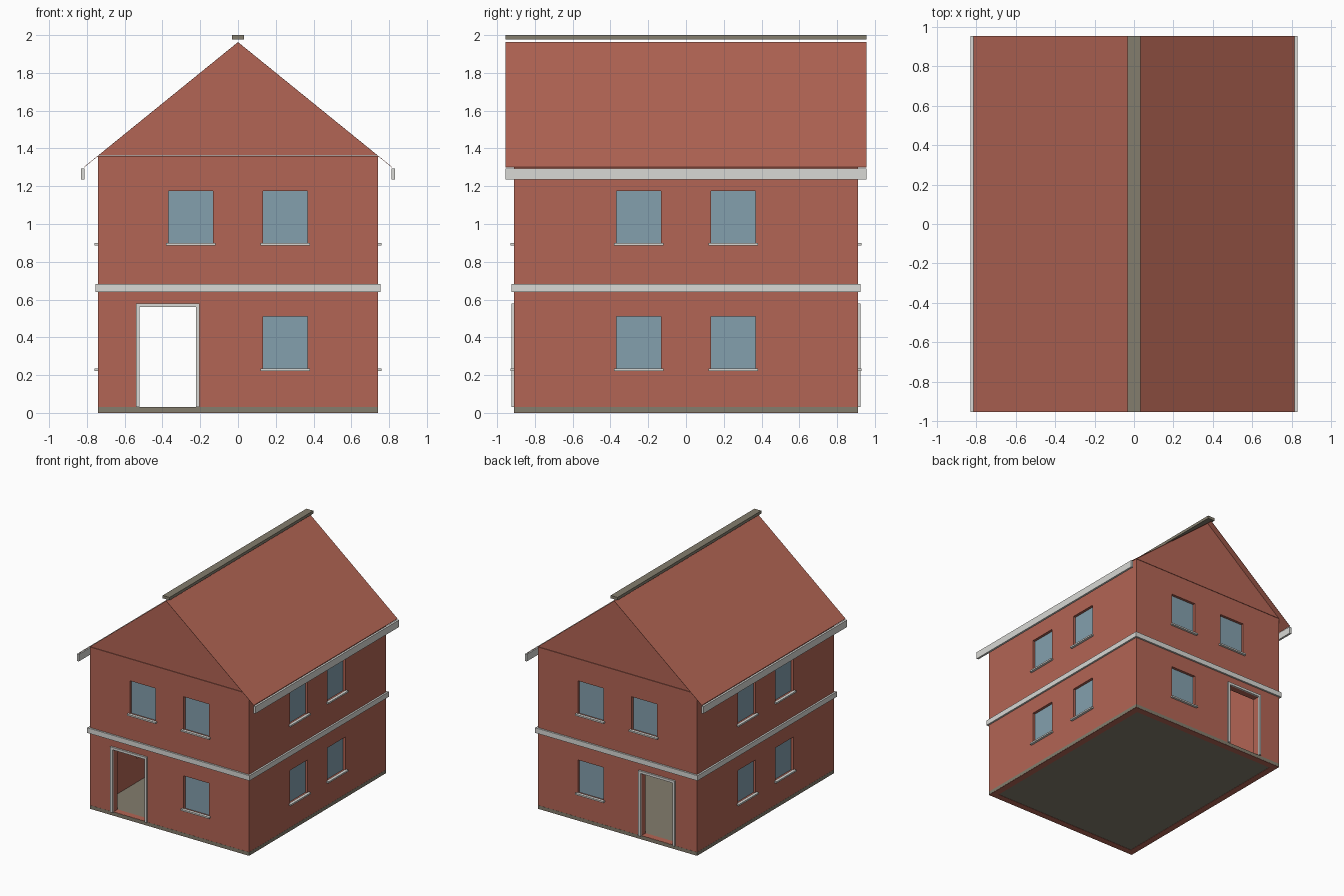
import bpy
import bmesh
from mathutils import Matrix, Vector
from math import radians

cube = bpy.data.objects.get("Cube")
if cube:
    bpy.data.objects.remove(cube, do_unlink=True)


def material(name, r, g, b):
    m = bpy.data.materials.new(name)
    m.use_nodes = True
    m.diffuse_color = (r, g, b, 1)
    m.node_tree.nodes["Principled BSDF"].inputs["Base Color"].default_value = (r, g, b, 1)
    return m


BRICK = material("brick_red", 0.45, 0.13, 0.09)
TRIM = material("pale_trim", 0.69, 0.69, 0.66)
GLASS = material("blue_glass", 0.23, 0.35, 0.42)
STONE = material("grey_stone", 0.23, 0.205, 0.153)

# Main dimensions
HX, HY, TOP, PEAK, WALL = 0.74, 0.91, 1.36, 1.96, 0.055
FLOOR, DOOR_X, DOOR_HALF, DOOR_TOP = 0.03, -0.372, 0.149, 0.56
WIN_X, WIN_HALF, WIN_H = 0.25, 0.118, 0.28
SLOPE = (PEAK - TOP) / HX


def add_box(bm, lo, hi, turn=Matrix()):
    lo, hi = Vector(lo), Vector(hi)
    place = Matrix.Translation((lo + hi) / 2) @ Matrix.Diagonal((*(hi - lo), 1))
    bmesh.ops.create_cube(bm, size=1, matrix=turn @ place)


def finish(name, bm, mat):
    me = bpy.data.meshes.new(name)
    bmesh.ops.recalc_face_normals(bm, faces=bm.faces)
    bm.to_mesh(me)
    bm.free()
    me.materials.append(mat)
    ob = bpy.data.objects.new(name, me)
    bpy.context.scene.collection.objects.link(ob)
    return ob


def boxes(name, mat, items):
    bm = bmesh.new()
    for item in items:
        add_box(bm, *item)
    return finish(name, bm, mat)


def cut(ob, cutter):
    mod = ob.modifiers.new("cut", 'BOOLEAN')
    mod.operation, mod.solver, mod.object = 'DIFFERENCE', 'EXACT', cutter
    bpy.context.view_layer.objects.active = ob
    bpy.ops.object.modifier_apply(modifier=mod.name)
    bpy.data.objects.remove(cutter, do_unlink=True)


def prism(name, mat, outline, y0, y1):
    """Extrude an x-z outline along y."""
    bm = bmesh.new()
    face = bm.faces.new([bm.verts.new((x, y0, z)) for x, z in outline])
    new = bmesh.ops.extrude_face_region(bm, geom=[face])["geom"]
    bmesh.ops.translate(bm, vec=(0, y1 - y0, 0),
                        verts=[v for v in new if isinstance(v, bmesh.types.BMVert)])
    return finish(name, bm, mat)


# Each side: name, rotation from the front, distance of its outer face
SIDES = [("front", 0, HY), ("left", 90, HX), ("back", 180, HY), ("right", 270, HX)]
windows, doors = [], []
for side, angle, dist in SIDES:
    turn = Matrix.Rotation(radians(angle), 4, 'Z')
    for level, z in (("lower", 0.23), ("upper", 0.895)):
        for s in (-1, 1):
            # The door takes one ground floor bay at the front and the back
            door_bay = {"front": -1, "back": 1}.get(side) == s and level == "lower"
            if door_bay:
                doors.append((side, turn, s * abs(DOOR_X)))
            else:
                windows.append((f"{side}_{level}_{'a' if s < 0 else 'b'}", turn, s * WIN_X, z, dist))

# Hollow walls with window and door openings
walls = boxes("walls", BRICK, [((-HX, -HY, 0), (HX, HY, TOP))])
cut(walls, boxes("void", BRICK, [((WALL - HX, WALL - HY, -1), (HX - WALL, HY - WALL, 3))]))
holes = [((x - WIN_HALF, -d - 0.1, z), (x + WIN_HALF, -d + 0.1, z + WIN_H), t)
         for _, t, x, z, d in windows]
holes += [((x - DOOR_HALF, -HY - 0.1, FLOOR + 0.002), (x + DOOR_HALF, -HY + 0.1, DOOR_TOP), t)
          for _, t, x in doors]
cut(walls, boxes("openings", BRICK, holes))

# Glass panes and sills
for name, turn, x, z, d in windows:
    boxes(name + "_pane", GLASS, [((x - WIN_HALF, -d + 0.022, z),
                                   (x + WIN_HALF, -d + 0.032, z + WIN_H), turn)])
    boxes(name + "_sill", TRIM, [((x - 0.132, -d - 0.02, z - 0.008),
                                  (x + 0.132, -d + 0.005, z + 0.005), turn)])

# Door frames: two posts and a head
for side, turn, x in doors:
    y0, y1, w = -HY - 0.015, -HY + 0.01, 0.02
    outer = DOOR_HALF + w
    boxes(side + "_door_frame", TRIM, [
        ((x - outer, y0, FLOOR), (x - DOOR_HALF, y1, DOOR_TOP), turn),
        ((x + DOOR_HALF, y0, FLOOR), (x + outer, y1, DOOR_TOP), turn),
        ((x - outer, y0, DOOR_TOP), (x + outer, y1, DOOR_TOP + w), turn)])

# Floor slab, flush with the wall foot
e = 0.001
boxes("floor_slab", STONE, [((-HX - e, -HY - e, 0.002), (HX + e, HY + e, FLOOR))])

# Belt course around the house
p = 0.015
belt = boxes("belt_course", TRIM, [((-HX - p, -HY - p, 0.64), (HX + p, HY + p, 0.683))])
cut(belt, boxes("belt_void", TRIM, [((0.01 - HX, 0.01 - HY, 0), (HX - 0.01, HY - 0.01, 1))]))

# Gables
triangle = [(-HX, TOP + 0.003), (HX, TOP + 0.003), (0, PEAK)]
prism("front_gable", BRICK, triangle, -HY, WALL - HY)
prism("back_gable", BRICK, triangle, HY - WALL, HY)

# Thin roof slopes, fascia boards and ridge
EAVE, RY = 0.815, 0.955
for side, s in (("left", 1), ("right", -1)):
    eave_z = PEAK - EAVE * SLOPE
    prism(side + "_roof_slope", BRICK,
          [(0, PEAK), (s * EAVE, eave_z), (s * EAVE, eave_z + 0.003), (0, PEAK + 0.003)], -RY, RY)
    x0, x1 = sorted((s * 0.812, s * 0.83))
    boxes(side + "_fascia", TRIM, [((x0, -RY, 1.236), (x1, RY, 1.295))])
boxes("ridge_cap", STONE, [((-0.032, -RY, 1.976), (0.032, RY, 2.0))])
